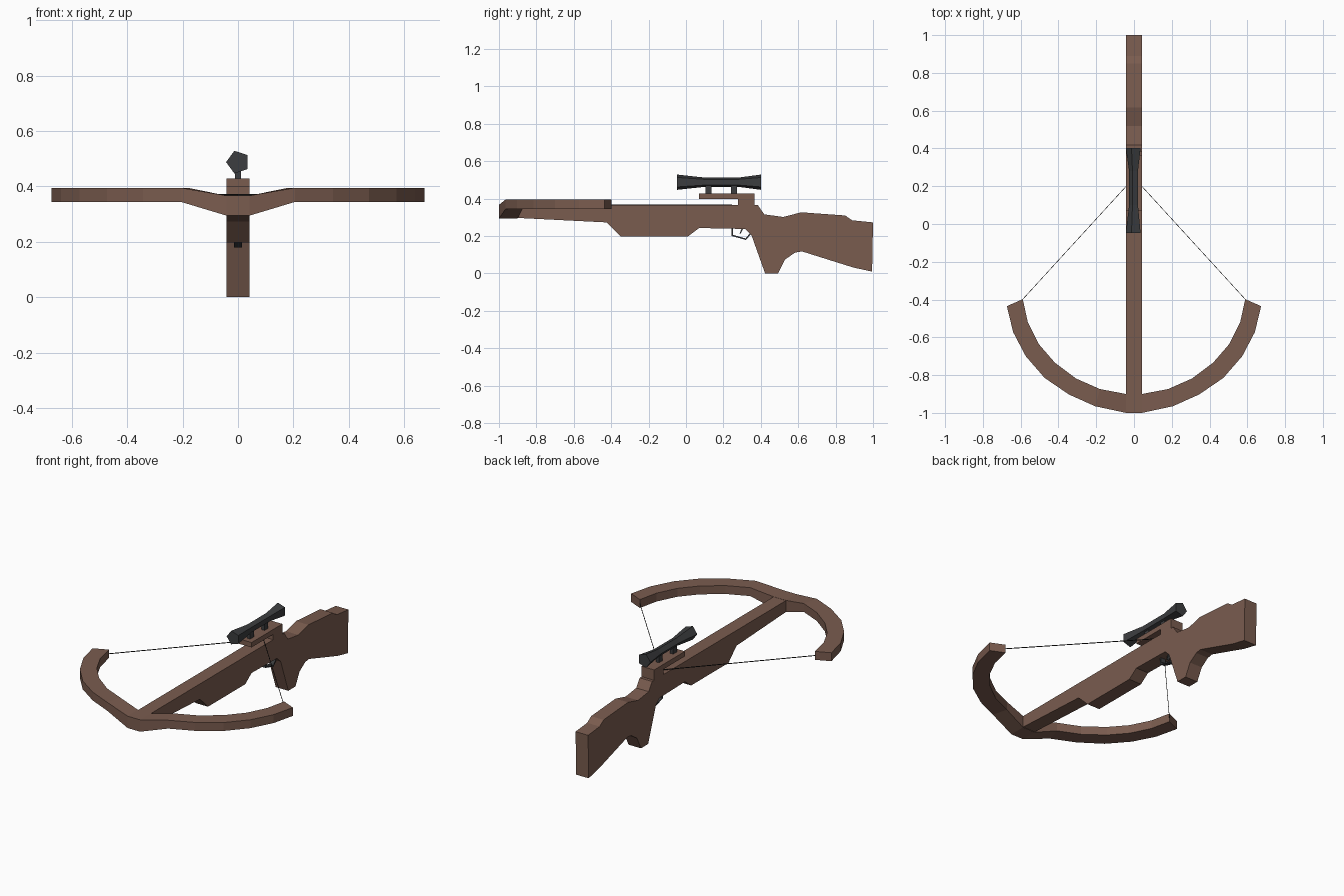
import bpy, bmesh, math

if "Cube" in bpy.data.objects:
    bpy.data.objects.remove(bpy.data.objects["Cube"])


def material(name, rgb):
    m = bpy.data.materials.new(name)
    m.diffuse_color = (*rgb, 1)
    m.use_nodes = True
    m.node_tree.nodes["Principled BSDF"].inputs["Base Color"].default_value = m.diffuse_color
    return m


WOOD = material("brown wood", (0.195, 0.107, 0.078))
METAL = material("dark grey metal", (0.045, 0.047, 0.05))
CORD = material("black cord", (0.012, 0.012, 0.012))


def build(name, verts, faces, mat):
    bm = bmesh.new()
    vs = [bm.verts.new(v) for v in verts]
    for f in faces:
        bm.faces.new([vs[i] for i in f])
    bmesh.ops.recalc_face_normals(bm, faces=bm.faces[:])
    bmesh.ops.triangulate(bm, faces=[f for f in bm.faces if len(f.verts) > 4])
    me = bpy.data.meshes.new(name)
    bm.to_mesh(me)
    bm.free()
    me.materials.append(mat)
    ob = bpy.data.objects.new(name, me)
    bpy.context.collection.objects.link(ob)
    return ob


def loft(name, rings, mat):
    """Skin a list of equal-sized closed rings and cap both ends."""
    n = len(rings[0])
    faces = [tuple(range(n)), tuple((len(rings) - 1) * n + i for i in range(n))]
    for r in range(len(rings) - 1):
        for i in range(n):
            j = (i + 1) % n
            faces.append((r * n + i, r * n + j, (r + 1) * n + j, (r + 1) * n + i))
    return build(name, [v for ring in rings for v in ring], faces, mat)


def side_prism(name, profile, half, mat):
    """Extrude a (y, z) profile across x."""
    return loft(name, [[(x, y, z) for y, z in profile] for x in (-half, half)], mat)


# Stock with belly, grip, butt and the overhanging sight rail
stock = [(-0.92, 0.298), (-0.425, 0.273), (-0.348, 0.198), (0.01, 0.198),
         (0.07, 0.243), (0.316, 0.238), (0.35, 0.205), (0.423, 0.0),
         (0.492, 0.0), (0.53, 0.075), (0.584, 0.112), (0.62, 0.118),
         (0.894, 0.032), (0.995, 0.01), (1.0, 0.273), (0.889, 0.284),
         (0.851, 0.31), (0.616, 0.327), (0.52, 0.302), (0.418, 0.316),
         (0.385, 0.365), (0.366, 0.365), (0.366, 0.428), (0.07, 0.428),
         (0.07, 0.398), (0.277, 0.398), (0.277, 0.366), (-0.92, 0.366)]
side_prism("stock", stock, 0.042, WOOD)

# Bow: outer x, y, inner x, y, bottom z, top z for one half, mirrored
half_bow = [(0.042, -1.0, 0.042, -0.90, 0.295, 0.367),
            (0.205, -0.965, 0.18, -0.874, 0.344, 0.395),
            (0.344, -0.903, 0.307, -0.818, 0.344, 0.395),
            (0.473, -0.815, 0.42, -0.733, 0.344, 0.395),
            (0.573, -0.70, 0.504, -0.636, 0.344, 0.395),
            (0.64, -0.572, 0.562, -0.52, 0.344, 0.395),
            (0.673, -0.435, 0.589, -0.398, 0.344, 0.395)]


def bow_ring(s, row):
    ox, oy, ix, iy, lo, hi = row
    return [(s * ox, oy, lo), (s * ox, oy, hi), (s * ix, iy, hi), (s * ix, iy, lo)]


loft("bow", [bow_ring(-1, r) for r in reversed(half_bow)]
     + [bow_ring(1, r) for r in half_bow], WOOD)

# Drawn string, a thin V from tip to tip
t = 0.002
loft("string", [[(x, y - t, 0.37 - t), (x, y + t, 0.37 - t),
                 (x, y + t, 0.37 + t), (x, y - t, 0.37 + t)]
                for x, y in ((-0.595, -0.405), (0, 0.245), (0.595, -0.405))], CORD)

# Scope: five-sided tube, flared at both ends
loft("scope", [[(r * math.cos(math.pi + i * math.tau / 5), y,
                 0.488 + r * math.sin(math.pi + i * math.tau / 5)) for i in range(5)]
               for y, r in ((-0.047, 0.043), (0.10, 0.026), (0.28, 0.026), (0.402, 0.043))],
     METAL)

# Scope mounts
for name, y in (("front_mount", 0.12), ("rear_mount", 0.257)):
    side_prism(name, [(y - 0.017, 0.425), (y + 0.017, 0.425),
                      (y + 0.017, 0.475), (y - 0.017, 0.475)], 0.01, METAL)

# Trigger guard and trigger
side_prism("trigger_guard", [(0.242, 0.245), (0.242, 0.201), (0.321, 0.179), (0.35, 0.214),
                             (0.342, 0.217), (0.319, 0.187), (0.25, 0.207), (0.25, 0.245)],
           0.015, METAL)
side_prism("trigger", [(0.30, 0.245), (0.286, 0.214), (0.292, 0.212), (0.309, 0.245)],
           0.008, METAL)
